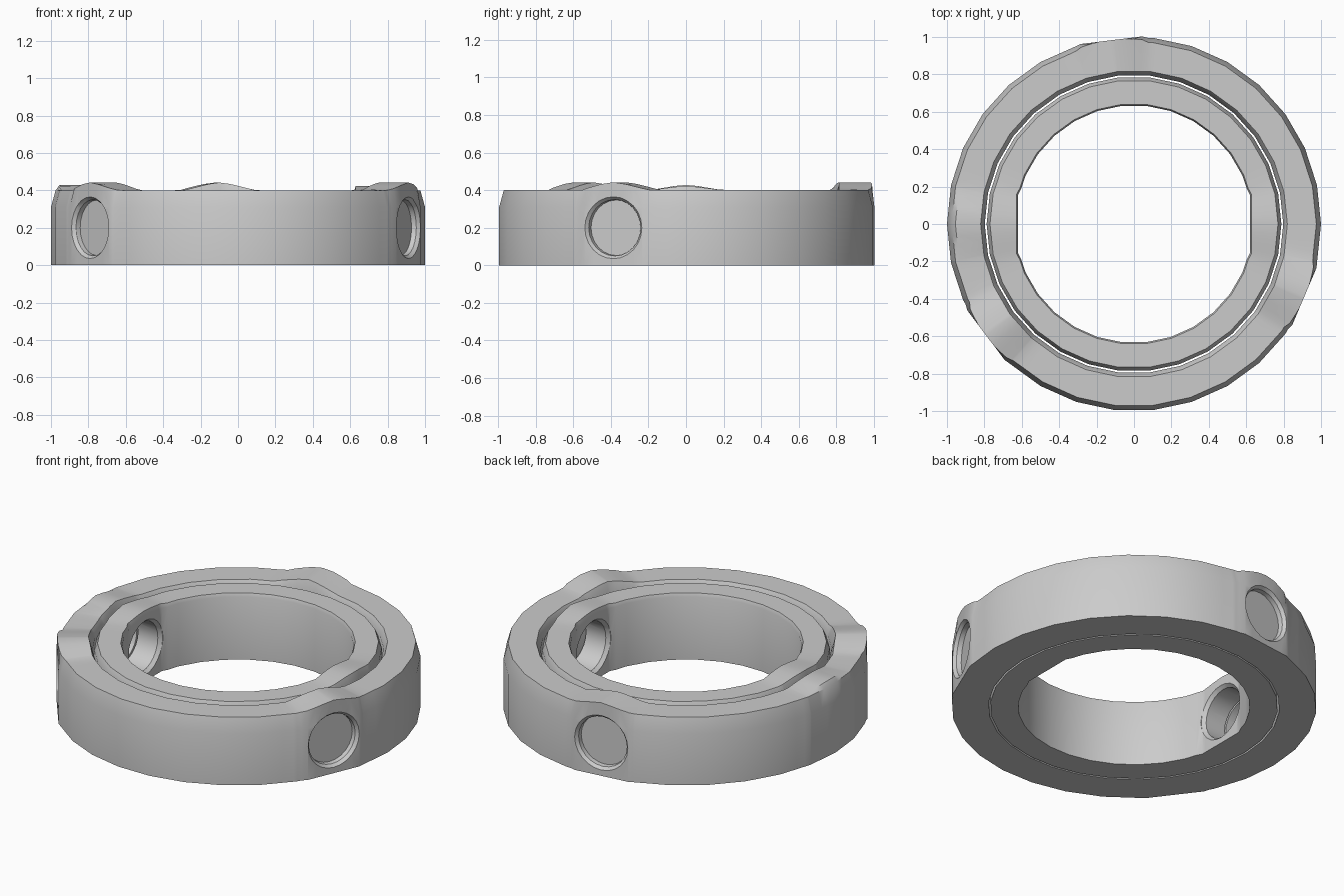
import bpy, bmesh
from math import radians, degrees, sin, cos, pi, asin
from mathutils import Matrix, Vector

if "Cube" in bpy.data.objects:
    bpy.data.objects.remove(bpy.data.objects["Cube"])

SIDES = 30
STEP = 360 / SIDES
OUT_HOLES = (97, 217, 337)
IN_HOLES = (0, 180)


def poly(a):
    """Radius factor that keeps extra points on the 30-sided outline."""
    return cos(radians(STEP / 2)) / cos(radians((a % STEP) - STEP / 2))


def offset(a, c):
    return (a - c + 180) % 360 - 180


def bump(a, r, centres, height):
    """Raised lump over each hole, constant width across the ring."""
    h = 0
    for c in centres:
        o = offset(a, c)
        if abs(o) < 60:
            t = abs(r * sin(radians(o)))
            f = 1 - 0.22 * t / 0.065 if t < 0.065 else 0.78 * (1 - (t - 0.065) / 0.13)
            h = max(h, height * f)
    return h


def flat(a, r, centres, limit, dist):
    """Flattened pad around each hole."""
    for c in centres:
        o = offset(a, c)
        if abs(o) <= limit:
            return dist / cos(radians(o))
    return r * poly(a)


def ring(name, section, centres):
    angles = {i * STEP for i in range(SIDES)}
    for c in centres:
        for o in (0, 3.8, 6.5, 9.5, 11.5, 14.2, 17.5):
            angles |= {(c + o) % 360, (c - o) % 360}
    bm = bmesh.new()
    rows = []
    for a in sorted(angles):
        rows.append([bm.verts.new((r * cos(radians(a)), r * sin(radians(a)), z))
                     for r, z in section(a)])
    n = len(rows[0])
    for i, row in enumerate(rows):
        nxt = rows[(i + 1) % len(rows)]
        for j in range(n):
            k = (j + 1) % n
            bm.faces.new((row[j], nxt[j], nxt[k], row[k]))
    bmesh.ops.recalc_face_normals(bm, faces=bm.faces)
    return finish(name, bm)


def finish(name, bm):
    me = bpy.data.meshes.new(name)
    bm.to_mesh(me)
    bm.free()
    ob = bpy.data.objects.new(name, me)
    bpy.context.collection.objects.link(ob)
    return ob


def drill(target, angle, stations):
    """Cut a turned shape along a radial axis; stations are (distance, radius)."""
    bm = bmesh.new()
    n = 24
    loops = [[bm.verts.new((d, r * cos(2 * pi * i / n), 0.2 + r * sin(2 * pi * i / n)))
              for i in range(n)] for d, r in stations]
    for p, q in zip(loops, loops[1:]):
        for i in range(n):
            bm.faces.new((p[i], p[(i + 1) % n], q[(i + 1) % n], q[i]))
    bm.faces.new(loops[0])
    bm.faces.new(loops[-1])
    bmesh.ops.recalc_face_normals(bm, faces=bm.faces)
    bm.transform(Matrix.Rotation(radians(angle), 4, 'Z'))
    cutter = finish("hole_cutter", bm)
    cutter.hide_render = True
    mod = target.modifiers.new("hole", 'BOOLEAN')
    mod.operation = 'DIFFERENCE'
    mod.solver = 'EXACT'
    mod.object = cutter
    bpy.context.view_layer.objects.active = target
    bpy.ops.object.modifier_apply(modifier=mod.name)
    bpy.data.objects.remove(cutter)


# Cross-section of the outer ring at a given angle
def outer_section(a):
    p = poly(a)
    wall = flat(a, 1.0, OUT_HOLES, 9.6, 0.99)
    lump = bump(a, 0.95, OUT_HOLES, 0.042)
    rim = wall - 0.025 * p * (1 - min(1, lump / 0.03))
    top = [(r, 0.4 + max(bump(a, r, OUT_HOLES, 0.042), bump(a, r, (180,), 0.028)))
           for r in (0.955 * p, 0.82 * p)]
    return [(0.798 * p, 0), (wall, 0), (wall, 0.31), (rim, 0.4 + lump),
            *top, (0.798 * p, 0.36)]


# Cross-section of the inner ring at a given angle
def inner_section(a):
    p = poly(a)
    bore = flat(a, 0.635, IN_HOLES, 14.5, 0.62)
    lip = bore + 0.008
    return [(bore, 0), (0.788 * p, 0), (0.788 * p, 0.36),
            (0.77 * p, 0.4 + bump(a, 0.77 * p, IN_HOLES, 0.022)),
            (lip, 0.4 + bump(a, lip, IN_HOLES, 0.022)), (bore, 0.38)]


outer = ring("outer_ring", outer_section, OUT_HOLES + (180,))
inner = ring("inner_ring", inner_section, IN_HOLES)

# Shallow outward sockets, one inward socket, and the inner ring's holes
for ang in OUT_HOLES:
    drill(outer, ang, ((0.945, 0.148), (0.972, 0.15), (0.99, 0.165), (1.05, 0.165)))
drill(outer, 180, ((0.7, 0.15), (0.93, 0.15)))
for ang in IN_HOLES:
    drill(inner, ang, ((0.5, 0.165), (0.62, 0.165), (0.64, 0.148), (0.85, 0.148)))

# Smooth sides with crisp edges
bpy.ops.object.select_all(action='DESELECT')
for ob in (outer, inner):
    ob.select_set(True)
bpy.context.view_layer.objects.active = outer
bpy.ops.object.shade_smooth_by_angle(angle=radians(30))
